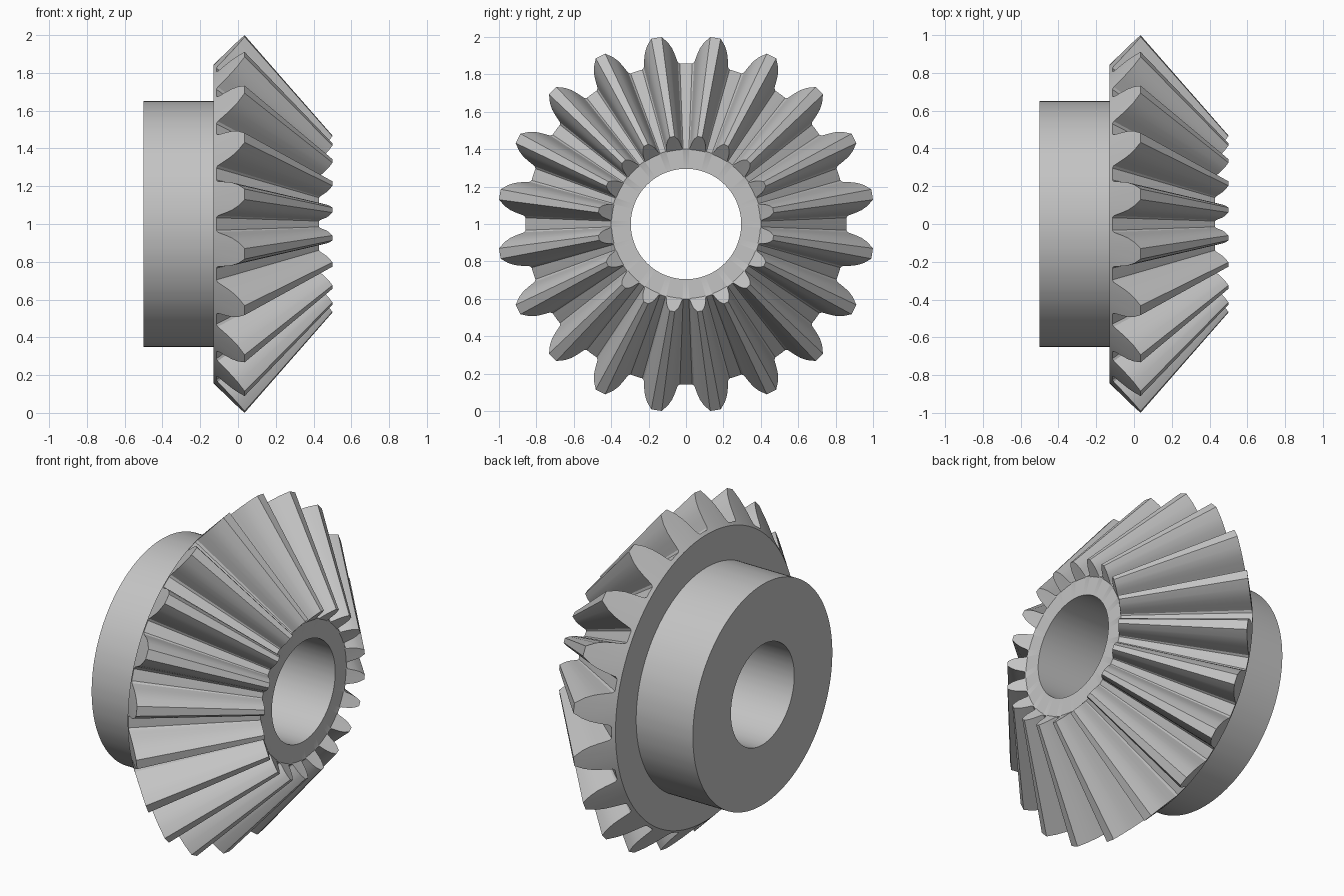
import bpy
import bmesh
from math import radians, sin, cos

cube = bpy.data.objects.get("Cube")
if cube:
    bpy.data.objects.remove(cube, do_unlink=True)

TEETH = 20
PITCH = 360 / TEETH
APEX = 0.91          # common apex of the tooth cones on the x axis
BACK = 0.973         # back cone: x = r - BACK
TOE_SCALE = 0.4686   # size of the small tooth end relative to the large one

# Half of one tooth: (radius, half width in degrees), root to tip
FLANK = [(0.858, 6.8), (0.866, 6.1), (0.884, 5.7), (0.91, 5.2),
         (0.941, 4.5), (0.973, 3.4), (1.008, 1.6)]

steel = bpy.data.materials.new("light_grey_metal")
steel.use_nodes = True
grey = (0.55, 0.55, 0.55, 1)
steel.diffuse_color = grey
steel.node_tree.nodes["Principled BSDF"].inputs["Base Color"].default_value = grey

# Full outline of one tooth pitch, starting in the middle of the gap
tooth = [(FLANK[0][0], -PITCH / 2)]
tooth += [(r, -a) for r, a in FLANK]
tooth += [(r, a) for r, a in reversed(FLANK)]
outline = [(r, radians(a + (k + 0.5) * PITCH)) for k in range(TEETH) for r, a in tooth]

bm = bmesh.new()


def add_point(x, r, angle):
    return bm.verts.new((x, r * sin(angle), 1 + r * cos(angle)))


def tooth_ring(scale):
    return [add_point(APEX + (r - BACK - APEX) * scale, r * scale, a) for r, a in outline]


def round_ring(x, r):
    return [add_point(x, r, a) for _, a in outline]


# Closed chain of rings: teeth, front face, bore, hub, back face
toe_r = 0.398
toe_x = 0.428
rings = [tooth_ring(1), tooth_ring(TOE_SCALE),
         round_ring(toe_x, toe_r), round_ring(toe_x, 0.295),
         round_ring(-0.5, 0.295), round_ring(-0.5, 0.65),
         round_ring(-0.13, 0.65), round_ring(-0.13, BACK - 0.13)]

count = len(outline)
for i, ring in enumerate(rings):
    following = rings[(i + 1) % len(rings)]
    for j in range(count):
        k = (j + 1) % count
        bm.faces.new((ring[j], ring[k], following[k], following[j]))
bmesh.ops.recalc_face_normals(bm, faces=bm.faces)

mesh = bpy.data.meshes.new("bevel_gear")
bm.to_mesh(mesh)
bm.free()
mesh.materials.append(steel)
gear = bpy.data.objects.new("bevel_gear", mesh)
bpy.context.collection.objects.link(gear)

# Smooth flanks and cylinders, sharp rims and tooth tips
bpy.ops.object.select_all(action='DESELECT')
gear.select_set(True)
bpy.context.view_layer.objects.active = gear
bpy.ops.object.shade_smooth_by_angle(angle=radians(28))
